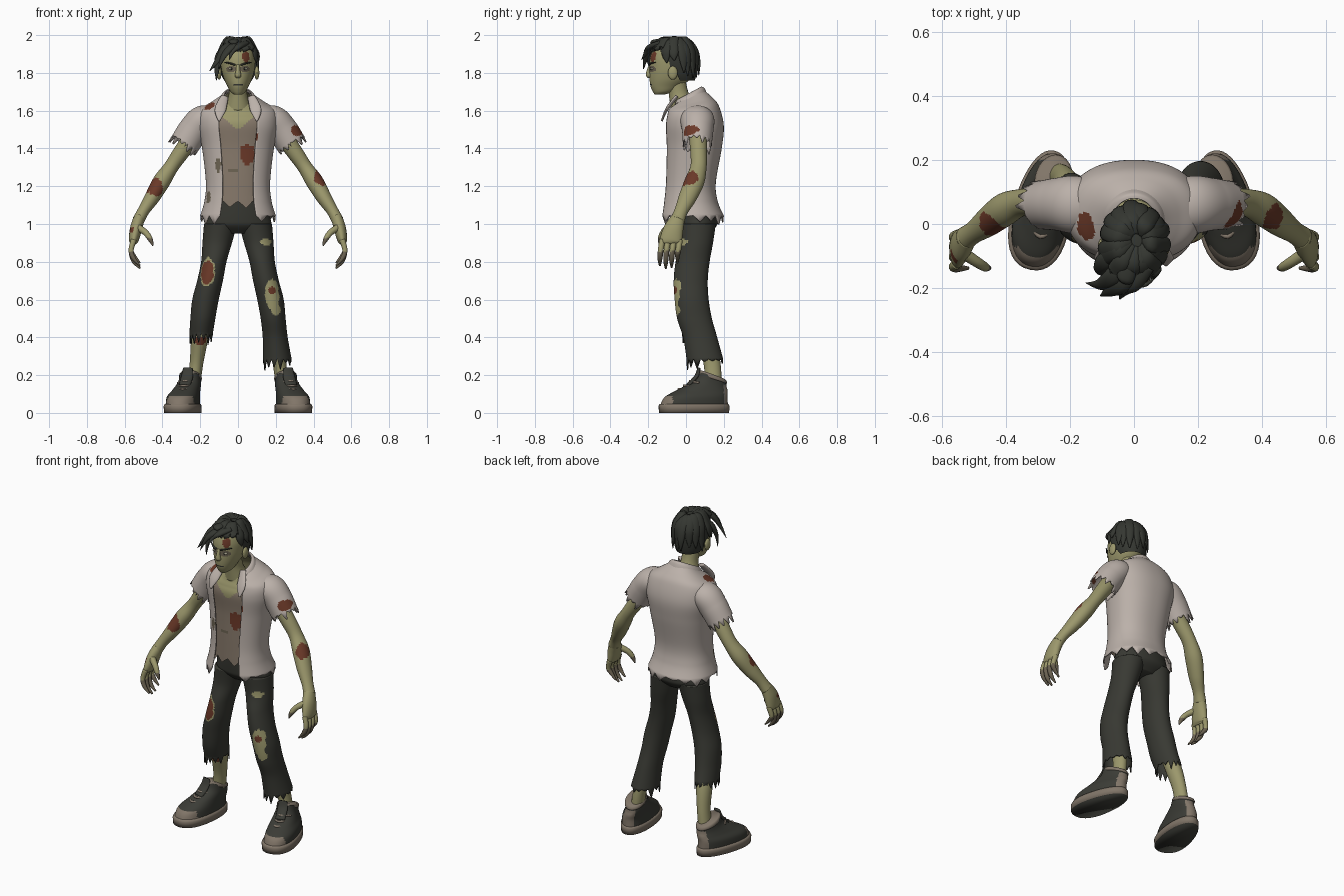
import bpy, bmesh, math, random
from mathutils import Vector, Matrix, noise

rng = random.Random(4)
COLORS = {
    "skin": (0.33, 0.312, 0.15), "shirt_cloth": (0.50, 0.44, 0.40), "undershirt_cloth": (0.24, 0.19, 0.145),
    "trouser_cloth": (0.04, 0.041, 0.033), "hair": (0.035, 0.038, 0.031), "blood": (0.145, 0.04, 0.021),
    "rubber": (0.22, 0.18, 0.14), "shoe_canvas": (0.044, 0.045, 0.037), "grime": (0.15, 0.125, 0.085),
    "eye_white": (0.55, 0.52, 0.38)}
MATS = {}
for n, c in COLORS.items():
    MATS[n] = bpy.data.materials.new(n)
    MATS[n].diffuse_color = (*c, 1)
SIDES = {1: "left", -1: "right"}


def blob(mat, c, r):
    """Paint rule: ragged ellipsoid patch."""
    def rule(p):
        d = sum(((p[i] - c[i]) / r[i]) ** 2 for i in range(3))
        return mat if d < 1 + 0.35 * noise.noise(p * 45) else None
    return rule


def finish(bm, name, mat, paint=(), thick=0):
    names = [mat]
    for f in bm.faces:
        f.smooth = True
        for rule in paint:
            m = rule(f.calc_center_median())
            if m:
                if m not in names:
                    names.append(m)
                f.material_index = names.index(m)
    for e in bm.edges:
        e.smooth = e.calc_face_angle(0) < 0.75
    me = bpy.data.meshes.new(name)
    bm.to_mesh(me)
    bm.free()
    for n in names:
        me.materials.append(MATS[n])
    ob = bpy.data.objects.new(name, me)
    bpy.context.collection.objects.link(ob)
    if thick:
        mod = ob.modifiers.new("thickness", "SOLIDIFY")
        mod.thickness = thick
    return ob


def spline(rings, steps):
    """Catmull-Rom through rings of (x, y, z, rx, ry, tilt)."""
    R = [tuple(r) + (0,) * (6 - len(r)) for r in rings]
    out = []
    for i in range(len(R) - 1):
        a, b, c, d = R[max(i - 1, 0)], R[i], R[i + 1], R[min(i + 2, len(R) - 1)]
        for k in range(steps):
            t = k / steps
            out.append([0.5 * (2 * q + (r - p) * t + (2 * p - 5 * q + 4 * r - s) * t * t
                               + (3 * q - p - 3 * r + s) * t ** 3) if steps > 1 else q
                        for p, q, r, s in zip(a, b, c, d)])
    return out + [list(R[-1])]


def loft(name, mat, rings, seg=24, steps=6, flat=False, ref=(0, 1, 0), gap=0, jag=0, caps=True,
         s=1, place=None, paint=(), egg=0, thick=0, keep=None, sq=1):
    """Skin (super)elliptical rings; flat rings stay level and run top to bottom."""
    R = spline(rings, steps)
    P = [Vector(r[:3]) for r in R]
    tw = max(4, seg // 14)
    teeth = [rng.uniform(0.1, 1) for _ in range(seg // tw + 1)]
    count = seg + 1 if gap else seg
    bm = bmesh.new()
    rows = []
    for i, r in enumerate(R):
        t = (P[min(i + 1, len(P) - 1)] - P[max(i - 1, 0)]).normalized()
        if flat:
            t = Vector((0, 0, -1))
        u = Vector(ref)
        u = (u - t * u.dot(t)).normalized()
        v = t.cross(u)
        row = []
        for k in range(count):
            th = gap + (2 * math.pi - 2 * gap) * k / seg
            c, sn = (math.copysign(abs(w) ** sq, w) for w in (-math.cos(th), math.sin(th)))
            p = P[i] + v * (sn * max(r[3], .001) * (1 - egg * c)) + u * (c * max(r[4], .001))
            p.z += r[5] * c
            if jag and i == len(R) - 1:
                p += t * jag * teeth[k // tw] * (1 - abs(2 * (k % tw) / tw - 1))
            if place:
                p = place @ p
            row.append(bm.verts.new((p.x * s, p.y, p.z)))
        rows.append(row)

    def face(vs):
        bm.faces.new(vs if s > 0 else vs[::-1])
    for a, b in zip(rows, rows[1:]):
        for k in range(seg):
            j = (k + 1) % count
            face([a[k], b[k], b[j], a[j]])
    if caps and not gap:
        face(rows[0])
        if not jag:
            face(rows[-1][::-1])
    if keep:
        bmesh.ops.delete(bm, geom=[f for f in bm.faces if not keep(f.calc_center_median())], context="FACES")
    return finish(bm, name, mat, paint, thick)


def ball(name, mat, c, r):
    bm = bmesh.new()
    bmesh.ops.create_uvsphere(bm, u_segments=16, v_segments=10, radius=1,
                              matrix=Matrix.Translation(c) @ Matrix.Diagonal((*r, 1)))
    return finish(bm, name, mat)


# Head with painted sockets, mouth and wound
face_paint = [blob("grime", (x, -.18, 1.82), (.03, .05, .017)) for x in (-.036, .036)]
face_paint += [blob("trouser_cloth", (0, -.18, 1.737), (.028, .05, .005)),
               blob("blood", (.042, -.17, 1.885), (.02, .06, .028))]
loft("head", "skin", [(0, -.06, 1.965, .045, .06), (0, -.065, 1.93, .08, .105), (0, -.07, 1.88, .092, .12),
     (0, -.075, 1.82, .088, .118), (0, -.085, 1.77, .075, .108), (0, -.105, 1.73, .056, .083),
     (0, -.12, 1.70, .04, .055), (0, -.14, 1.685, .02, .025)], seg=80, steps=10, flat=True, paint=face_paint)
loft("nose", "skin", [(0, -.187, 1.845, .009, .008), (0, -.195, 1.81, .012, .014),
     (0, -.196, 1.785, .017, .015), (0, -.192, 1.773, .01, .01)], seg=12, flat=True)
for s, side in SIDES.items():
    ball(side + "_eye", "eye_white", (s * .036, -.177, 1.822), (.014, .012, .007))
    ball(side + "_pupil", "hair", (s * .035, -.187, 1.822), (.005, .004, .006))
    ball(side + "_ear", "skin", (s * .1, -.07, 1.80), (.013, .026, .036))
    loft(side + "_eyebrow", "hair", [(.014, -.195, 1.842, .005, .005), (.04, -.188, 1.85, .006, .005),
         (.07, -.162, 1.856, .003, .003)], seg=8, ref=(0, 0, 1), s=s)
loft("neck", "skin", [(0, -.05, 1.75, .05, .05), (0, -.035, 1.68, .05, .055), (0, 0, 1.60, .078, .08)], flat=True)

# Hair cap, radiating locks and swept fringe
loft("hair_cap", "hair", [(0, -.06, 1.976, .02, .03), (0, -.06, 1.958, .066, .088), (0, -.062, 1.92, .097, .12),
     (0, -.058, 1.86, .101, .12), (0, -.045, 1.79, .088, .1), (0, -.02, 1.74, .06, .06)],
     seg=48, flat=True, keep=lambda p: p.z > 1.765 + min(.17, max(0, -.035 - p.y) * 1.5))
for i in range(17):
    a = 2 * math.pi * i / 17 + rng.uniform(-.1, .1)
    dx, dy = math.sin(a), -math.cos(a)
    tip = (1.79 if dy > .2 else 1.85 if dy > -.55 else 1.935) + rng.uniform(-.025, .02)
    top = 1.972 + rng.uniform(-.004, .012)
    out = 1 + rng.uniform(-.03, .06)
    loft("hair_lock_%d" % i, "hair", [(.01 + .02 * dx, -.05 + .02 * dy, 1.966, .01, .014),
         (.056 * dx, -.06 + .07 * dy, top, .012, .026),
         (.093 * dx, -.06 + .112 * dy, max(1.922, tip + .012), .012, .028),
         (.102 * dx * out, -.058 + .118 * dy * out, (max(1.922, tip + .012) + tip) / 2, .01, .021),
         (.108 * dx * out, -.055 + .116 * dy * out, tip, .002, .003)],
         seg=10, steps=4, ref=(math.cos(a), math.sin(a), 0))
FRINGE = [[(-.01, -.1, 1.965), (-.065, -.165, 1.935), (-.105, -.19, 1.87), (-.15, -.185, 1.81)],
          [(.02, -.12, 1.96), (-.035, -.185, 1.935), (-.075, -.21, 1.89), (-.105, -.225, 1.82)],
          [(.04, -.13, 1.958), (0, -.18, 1.94), (-.03, -.205, 1.915), (-.045, -.235, 1.87)],
          [(-.04, -.08, 1.95), (-.092, -.12, 1.90), (-.11, -.145, 1.83), (-.115, -.15, 1.76)]]
for i, pts in enumerate(FRINGE):
    loft("fringe_lock_%d" % i, "hair", [(*p, w * .55, w) for p, w in zip(pts, (.026, .03, .02, .002))],
         seg=10, ref=(1, -1, 0))

# Undershirt with bare V of chest, and open shirt
loft("undershirt", "undershirt_cloth", [(0, 0, 1.665, .07, .075, .04), (0, .02, 1.63, .12, .10, .03),
     (0, .03, 1.59, .185, .122, .02), (0, .035, 1.52, .2, .14), (0, .035, 1.40, .175, .132),
     (0, .02, 1.22, .155, .12), (0, .02, 1.12, .16, .122)], seg=112, steps=12, flat=True, jag=.04, caps=False,
     sq=.88, paint=[lambda p: "skin" if p.z > 1.495 + abs(p.x) * .85 else None,
                    blob("blood", (.05, -.1, 1.365), (.04, .06, .055)),
                    blob("grime", (-.03, -.1, 1.29), (.03, .06, .01))])
loft("open_shirt", "shirt_cloth", [(0, 0, 1.67, .08, .085, .045), (0, .02, 1.64, .14, .12, .03),
     (0, .033, 1.60, .2, .143, .02), (0, .04, 1.52, .213, .16), (0, .037, 1.40, .19, .152),
     (0, .02, 1.22, .17, .138), (0, .02, 1.12, .178, .148), (0, .03, 1.045, .2, .17)],
     seg=112, steps=10, flat=True, gap=.45, jag=.055, thick=.007, sq=.88,
     keep=lambda p: p.y > 0 or p.z < 1.53 or abs(p.x) > .085,
     paint=[blob("blood", (-.15, -.01, 1.625), (.03, .05, .03)),
            blob("grime", (-.165, -.08, 1.145), (.022, .05, .04)),
            blob("grime", (-.105, -.1, 1.31), (.016, .05, .035)),
            blob("blood", (.09, -.1, 1.47), (.014, .05, .04))])
loft("collar_band", "shirt_cloth", [(0, .002, 1.685, .072, .078, .042), (0, .004, 1.672, .09, .092, .05),
     (0, .005, 1.64, .108, .106, .05)], seg=40, flat=True, gap=.85, thick=.006)

for s, side in SIDES.items():
    loft(side + "_collar_flap", "shirt_cloth", [(.07, -.05, 1.675, .02, .009), (.094, -.103, 1.605, .03, .008),
         (.1, -.128, 1.545, .005, .005)], seg=12, s=s)
    loft(side + "_sleeve", "shirt_cloth", [(.12, .05, 1.56, .06, .08), (.185, .06, 1.548, .08, .09),
         (.235, .062, 1.495, .082, .083), (.278, .06, 1.43, .08, .077)], seg=72, steps=12, s=s, jag=.06,
         thick=.006, paint=[blob("blood", (.3, .035, 1.49), (.042, .055, .034))])
    # Arm, palm and curled fingers
    loft(side + "_arm", "skin", [(.2, .06, 1.52, .05, .05), (.30, .067, 1.38, .043, .044),
         (.355, .066, 1.30, .039, .043), (.405, .045, 1.225, .046, .052), (.455, .008, 1.14, .04, .047),
         (.50, -.025, 1.07, .031, .036), (.527, -.045, 1.02, .032, .038)], s=s, seg=64, steps=12,
         paint=[blob("blood", (.435, .02, 1.235), (.036, .045, .055)),
                blob("blood", (-.44, 0, 1.19), (.045, .05, .055))])
    loft(side + "_palm", "skin", [(.522, -.04, 1.035, .03, .036), (.54, -.065, .975, .032, .052),
         (.552, -.08, .915, .026, .058), (.555, -.082, .895, .016, .05)], s=s, steps=8, seg=32,
         paint=[blob("blood", (-.57, -.105, .97), (.025, .022, .02))])
    for f in range(4):
        y, long = -.126 + .031 * f, (.003, .017, .012, -.012)[f]
        loft("%s_finger_%d" % (side, f), "skin", [(.552, y, .915, .016, .016), (.566, y - .008, .86, .014, .015),
             (.552, y - .012, .82 - long, .012, .013), (.518, y - .012, .782 - long, .004, .005)],
             seg=10, s=s, paint=[lambda p: "grime" if p.z < .855 else None])
    loft(side + "_thumb", "skin", [(.535, -.09, .985, .02, .02), (.49, -.12, .955, .017, .017),
         (.465, -.135, .92, .014, .014), (.45, -.138, .885, .004, .005)], seg=10, s=s,
         paint=[lambda p: "grime" if p.z < .925 else None])

# Trousers
loft("trouser_hips", "trouser_cloth", [(0, .05, 1.13, .15, .105), (0, .06, 1.03, .172, .108),
     (0, .062, .99, .17, .10), (0, .062, .95, .1, .06)], seg=40, flat=True)
LEG = [(.092, .06, 1.0, .088, .098), (.11, .055, .9, .078, .088), (.128, .035, .8, .067, .09),
       (.148, .025, .7, .068, .09), (.172, .03, .6, .07, .09), (.186, .045, .5, .066, .092)]
ENDS = {1: [(.197, .075, .4, .066, .09), (.208, .1, .285, .076, .097)], -1: [(.195, .07, .42, .062, .09)]}
leg_paint = [blob("skin", (.182, -.06, .63), (.04, .06, .085)), blob("blood", (.18, -.06, .65), (.02, .06, .02)),
             blob("skin", (.155, -.03, .905), (.04, .05, .018)), blob("skin", (-.165, -.06, .75), (.043, .07, .08)),
             blob("blood", (-.165, -.06, .745), (.036, .07, .065)),
             blob("skin", (.2, -.04, .545), (.025, .05, .03))]
for s, side in SIDES.items():
    loft(side + "_trouser_leg", "trouser_cloth", LEG + ENDS[s], seg=84, steps=14, flat=True, jag=.06,
         s=s, paint=leg_paint, thick=.006)
    loft(side + "_shin", "skin", [(.192, .07, .5, .045, .05), (.205, .11, .38, .044, .052),
         (.22, .138, .26, .036, .045), (.235, .145, .15, .036, .045)], seg=40, steps=12, flat=True, s=s,
         paint=[blob("blood", (-.2, .07, .385), (.035, .04, .025))])
    # Shoe: sole with dark tread, upper with toe cap, ankle rim, laces
    put = Matrix.Translation((.287, .043, 0)) @ Matrix.Rotation(.2, 4, "Z")
    loft(side + "_sole", "rubber", [(0, 0, .048, .086, .184), (0, 0, .036, .092, .19), (0, 0, 0, .09, .188)],
         seg=40, steps=1, flat=True, egg=.16, s=s, place=put, sq=.88,
         paint=[lambda p: "shoe_canvas" if p.z < .001 else None])
    loft(side + "_shoe_upper", "shoe_canvas", [(-.016, .1, .192, .054, .074, -.026),
         (-.015, .092, .155, .058, .086, -.018), (-.008, .05, .12, .068, .132, -.005),
         (0, .012, .085, .08, .168), (0, 0, .042, .083, .181)],
         seg=72, steps=8, flat=True, egg=.14, s=s, place=put, sq=.9,
         paint=[lambda p: "rubber" if p.y < -.07 and p.z < .09 else None,
                lambda p: "rubber" if p.y > .2 and p.z < .15 else None])
    loft(side + "_shoe_rim", "rubber", [(-.016, .1, .202, .052, .072, -.026), (-.016, .1, .192, .059, .079, -.026),
         (-.016, .1, .178, .058, .08, -.024)], seg=32, steps=2, flat=True, s=s, place=put)
    loft(side + "_shoe_tongue", "shoe_canvas", [(-.016, .03, .238, .026, .007), (-.015, .016, .195, .032, .01),
         (-.01, -.03, .145, .03, .012)], seg=12, s=s, place=put)
    for i, (y, z) in enumerate([(-.072, .119), (-.042, .138), (-.01, .162)]):
        loft("%s_lace_%d" % (side, i), "rubber", [(-.052, y + .03, z - .003, .006, .006),
             (-.01, y - .01, z + .006, .007, .007), (.036, y + .03, z - .003, .006, .006)],
             seg=8, ref=(0, 0, 1), s=s, place=put)
